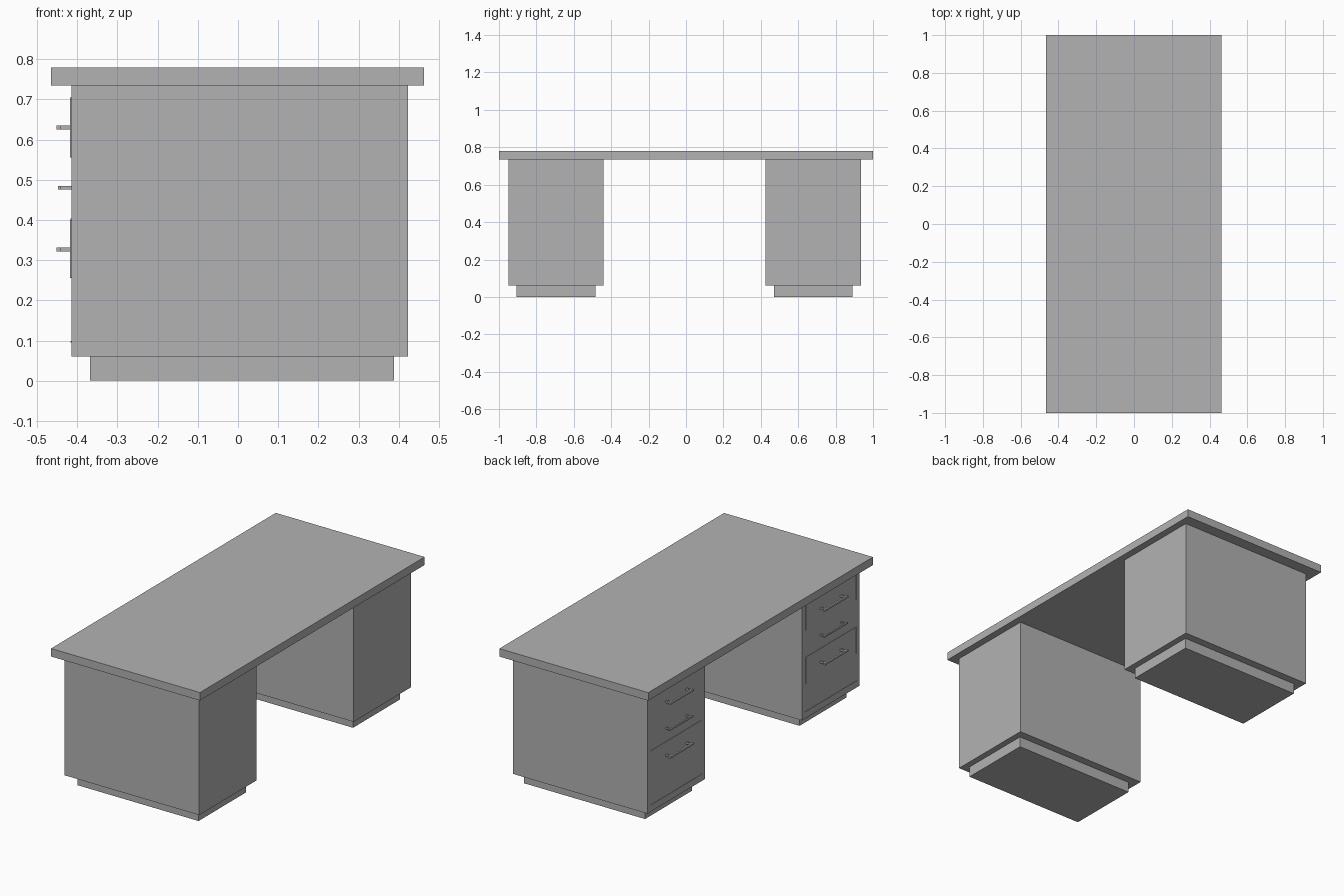
import bpy

cube = bpy.data.objects.get("Cube")
if cube:
    bpy.data.objects.remove(cube, do_unlink=True)

GREY = (0.448, 0.448, 0.448, 1)
mat = bpy.data.materials.new("desk grey")
mat.use_nodes = True
mat.diffuse_color = GREY
mat.node_tree.nodes["Principled BSDF"].inputs["Base Color"].default_value = GREY


def box(name, x, y, z):
    """Box spanning the (low, high) ranges on each axis."""
    spans = (x, y, z)
    bpy.ops.mesh.primitive_cube_add(size=1, location=[(a + b) / 2 for a, b in spans])
    ob = bpy.context.object
    ob.name = name
    ob.scale = [b - a for a, b in spans]
    bpy.ops.object.transform_apply(location=False, rotation=False, scale=True)
    ob.data.materials.append(mat)
    return ob


FACE = -0.415  # drawer side of both pedestals


def handle(name, yc, zc, reach, half):
    """Bar pull on two posts."""
    z = (zc - half, zc + half)
    box(name + "_bar", (-reach, -reach + 2 * half), (yc - 0.105, yc + 0.105), z)
    for side in (-1, 1):
        y = yc + side * 0.09
        box(name + "_post", (-reach + half, FACE), (y - half, y + half), z)


def pedestal(name, y0, y1):
    yc = (y0 + y1) / 2
    box(name + "_body", (FACE, 0.423), (y0, y1), (0.06, 0.735))
    box(name + "_plinth", (-0.368, 0.388), (y0 + 0.045, y1 - 0.045), (0, 0.06))
    # Drawer division strips
    for z in (0.4, 0.095):
        box(name + "_drawer_line", (FACE - 0.002, FACE), (y0 + 0.025, y1 - 0.025), (z, z + 0.004))
    # Bar pulls, the middle one slimmer
    for z, reach, half in ((0.63, 0.452, 0.005), (0.48, 0.448, 0.004), (0.327, 0.452, 0.005)):
        handle(name + "_handle", yc, z, reach, half)


box("desk_top", (-0.465, 0.463), (-1, 1), (0.735, 0.78))
pedestal("front_pedestal", -0.95, -0.44)
pedestal("back_pedestal", 0.425, 0.935)

# Upright trim strips on the front pedestal's drawers
for y in (-0.925, -0.475):
    for z in ((0.555, 0.705), (0.255, 0.4)):
        box("drawer_trim", (FACE - 0.003, FACE), (y - 0.004, y + 0.004), z)
